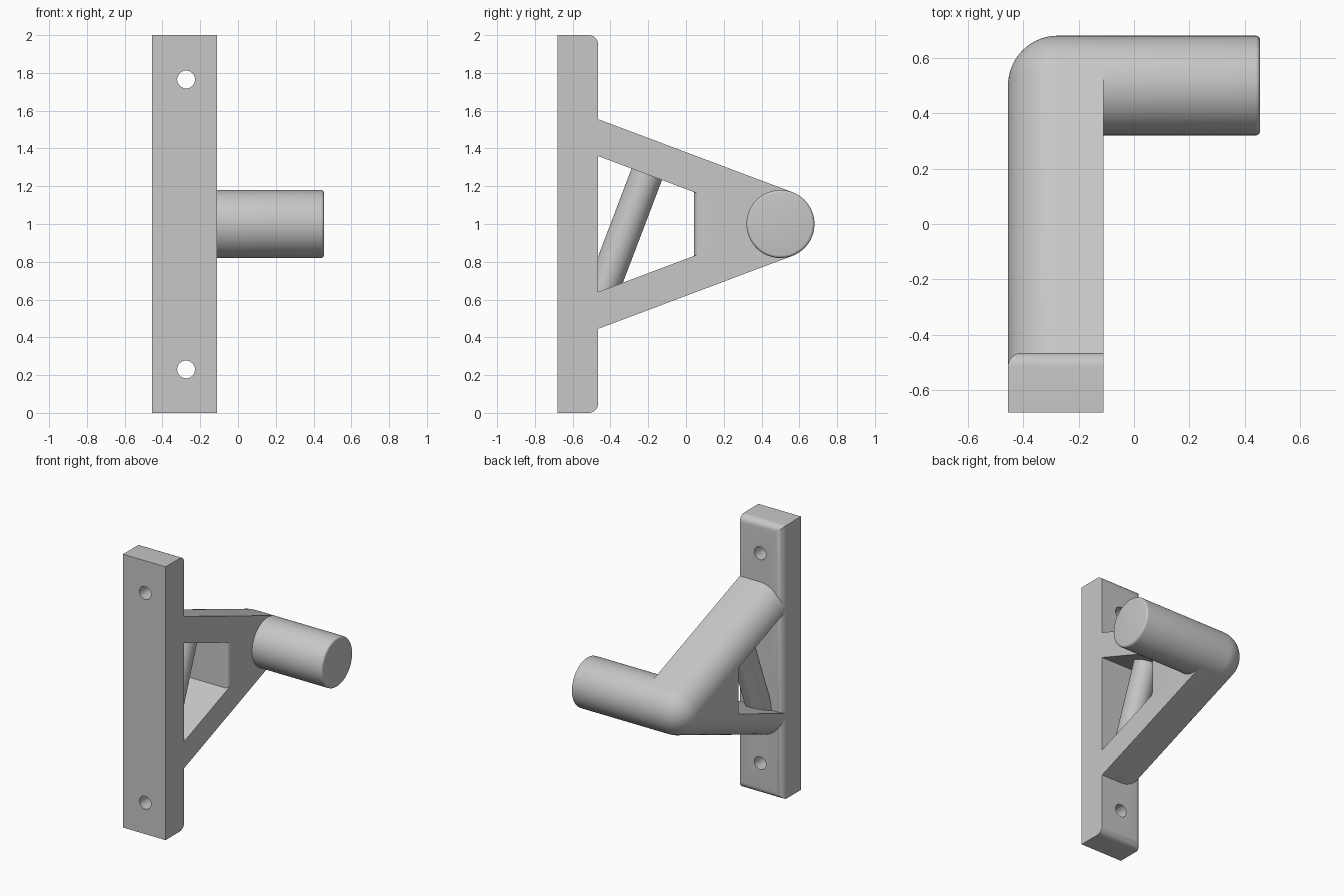
import bpy, bmesh, math
from mathutils import Vector

if "Cube" in bpy.data.objects:
    bpy.data.objects.remove(bpy.data.objects["Cube"])

X0, X1 = -0.455, -0.11            # outer and inner side of the plate and arm
FRONT, BACK = -0.68, -0.465       # plate faces
TIP_Y, TIP_Z, R = 0.5, 1.0, 0.18  # peg axis and radius
SLOPE = math.radians(20.6)        # tilt of the two arm bars

grey = bpy.data.materials.new("plain_grey")
grey.use_nodes = True
grey.diffuse_color = (0.57, 0.57, 0.57, 1)
grey.node_tree.nodes["Principled BSDF"].inputs["Base Color"].default_value = grey.diffuse_color


def make(name, bm):
    bmesh.ops.recalc_face_normals(bm, faces=bm.faces)
    mesh = bpy.data.meshes.new(name)
    bm.to_mesh(mesh)
    bm.free()
    mesh.materials.append(grey)
    obj = bpy.data.objects.new(name, mesh)
    bpy.context.collection.objects.link(obj)
    return obj


def loft(name, rings):
    """Skin a stack of matching closed rings and cap both ends."""
    bm = bmesh.new()
    loops = [[bm.verts.new(p) for p in ring] for ring in rings]
    n = len(loops[0])
    for a, b in zip(loops, loops[1:]):
        for i in range(n):
            j = (i + 1) % n
            bm.faces.new((a[i], a[j], b[j], b[i]))
    bm.faces.new(loops[0])
    bm.faces.new(loops[-1])
    bmesh.ops.remove_doubles(bm, verts=bm.verts, dist=1e-5)
    return make(name, bm)


def rod(name, start, end, radius, end_bevel=0):
    start, end = Vector(start), Vector(end)
    axis = end - start
    turn = axis.to_track_quat('Z', 'Y')
    profile = [(radius, 0)]
    for i in range(5 if end_bevel else 1):
        t = i * math.pi / 8
        profile.append((radius - end_bevel * (1 - math.cos(t)),
                        axis.length - end_bevel * (1 - math.sin(t))))
    rings = [[start + turn @ Vector((r * math.cos(a), r * math.sin(a), h))
              for a in (k * math.tau / 64 for k in range(64))] for r, h in profile]
    return loft(name, rings)


def select(obj):
    bpy.ops.object.select_all(action='DESELECT')
    obj.select_set(True)
    bpy.context.view_layer.objects.active = obj


def cut(obj, cutter):
    cutter.hide_render = True
    select(obj)
    mod = obj.modifiers.new("cut", 'BOOLEAN')
    mod.operation, mod.solver, mod.object = 'DIFFERENCE', 'EXACT', cutter
    bpy.ops.object.modifier_apply(modifier=mod.name)
    bpy.data.objects.remove(cutter)


# Mounting plate with rounded back edges (top, bottom and outer side)
bm = bmesh.new()
bmesh.ops.create_cube(bm, size=1)
for v in bm.verts:
    v.co = ((X0 + X1) / 2 + v.co.x * (X1 - X0),
            (FRONT + BACK) / 2 + v.co.y * (BACK - FRONT), 1 + v.co.z * 2)
edges = [e for e in bm.edges if all(v.co.y > -0.5 for v in e.verts)
         and not all(v.co.x > -0.2 for v in e.verts)]
bmesh.ops.bevel(bm, geom=edges, offset=0.05, segments=8, profile=0.5, affect='EDGES')
plate = make("mounting_plate", bm)

# Screw holes
for z in (0.23, 1.765):
    cut(plate, rod("hole_cutter", (-0.275, -0.8, z), (-0.275, -0.3, z), 0.047))


# Wedge arm: teardrop outline whose outer side is fully rounded
def arm_ring(x, inset):
    r, end = R - inset, BACK - 0.06
    reach = (TIP_Y - end) * math.tan(SLOPE) + r / math.cos(SLOPE)
    ring = [(x, end, TIP_Z + reach)]
    top = math.pi / 2 - SLOPE
    for i in range(33):
        a = top - 2 * top * i / 32
        ring.append((x, TIP_Y + r * math.cos(a), TIP_Z + r * math.sin(a)))
    return ring + [(x, end, TIP_Z - reach)]


rings = [arm_ring(X1, 0)]
for i in range(17):
    t = i * math.pi / 32
    rings.append(arm_ring(X0 + R * (1 - math.sin(t)), R * (1 - math.cos(t))))
arm = loft("support_arm", rings)


# Opening through the arm, with one softened edge on its upright wall
def opening_ring(x, wall):
    k = math.tan(SLOPE)
    ya, yb = -0.6, wall
    ha, hb = (TIP_Y - ya) * k - 0.003, (TIP_Y - yb) * k - 0.003
    return [(x, ya, TIP_Z + ha), (x, yb, TIP_Z + hb),
            (x, yb, TIP_Z - hb), (x, ya, TIP_Z - ha)]


soft, wall = 0.03, 0.043
rings = [opening_ring(-0.6, wall)]
for i in range(9):
    t = i * math.pi / 16
    rings.append(opening_ring(X1 - soft * (1 - math.sin(t)),
                              wall + soft * (1 - math.cos(t))))
rings.append(opening_ring(0, wall + soft))
cut(arm, loft("opening_cutter", rings))

# Peg and diagonal brace
peg = rod("peg", (X1, TIP_Y, TIP_Z), (0.455, TIP_Y, TIP_Z), R, 0.015)
mid = (X0 + X1) / 2
brace = rod("diagonal_brace", (mid, -0.46, 0.6), (mid, -0.184, 1.325), 0.086)

for obj in (plate, arm, peg, brace):
    select(obj)
    bpy.ops.object.shade_smooth_by_angle(angle=math.radians(30))
